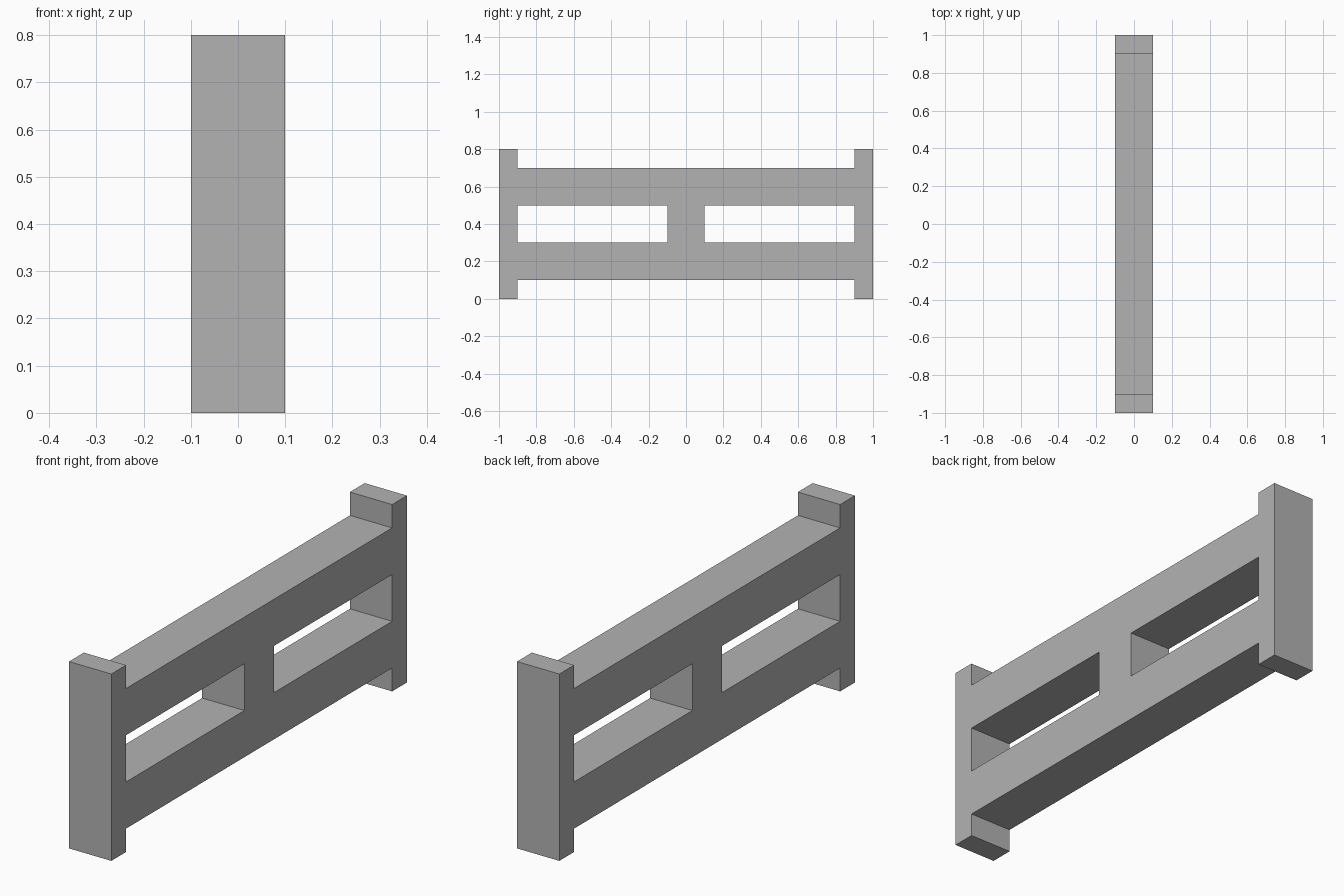
import bpy

cube = bpy.data.objects.get("Cube")
if cube:
    bpy.data.objects.remove(cube, do_unlink=True)

# Single plain grey
GREY = (0.45, 0.45, 0.45, 1)
grey = bpy.data.materials.new("plain_grey")
grey.use_nodes = True
grey.diffuse_color = GREY
grey.node_tree.nodes["Principled BSDF"].inputs["Base Color"].default_value = GREY

WIDTH = 0.2


def box(name, y0, y1, z0, z1):
    """Full-width box spanning the given y and z ranges."""
    bpy.ops.mesh.primitive_cube_add(size=1, location=(0, (y0 + y1) / 2, (z0 + z1) / 2))
    obj = bpy.context.object
    obj.name = name
    obj.scale = (WIDTH, y1 - y0, z1 - z0)
    bpy.ops.object.transform_apply(location=False, rotation=False, scale=True)
    obj.data.materials.append(grey)
    return obj


# End posts
box("front_post", -1, -0.9, 0, 0.8)
box("back_post", 0.9, 1, 0, 0.8)

# Rails between the posts
box("lower_rail", -0.9, 0.9, 0.1, 0.3)
box("upper_rail", -0.9, 0.9, 0.5, 0.7)

# Short upright joining the rails
box("middle_upright", -0.1, 0.1, 0.3, 0.5)
